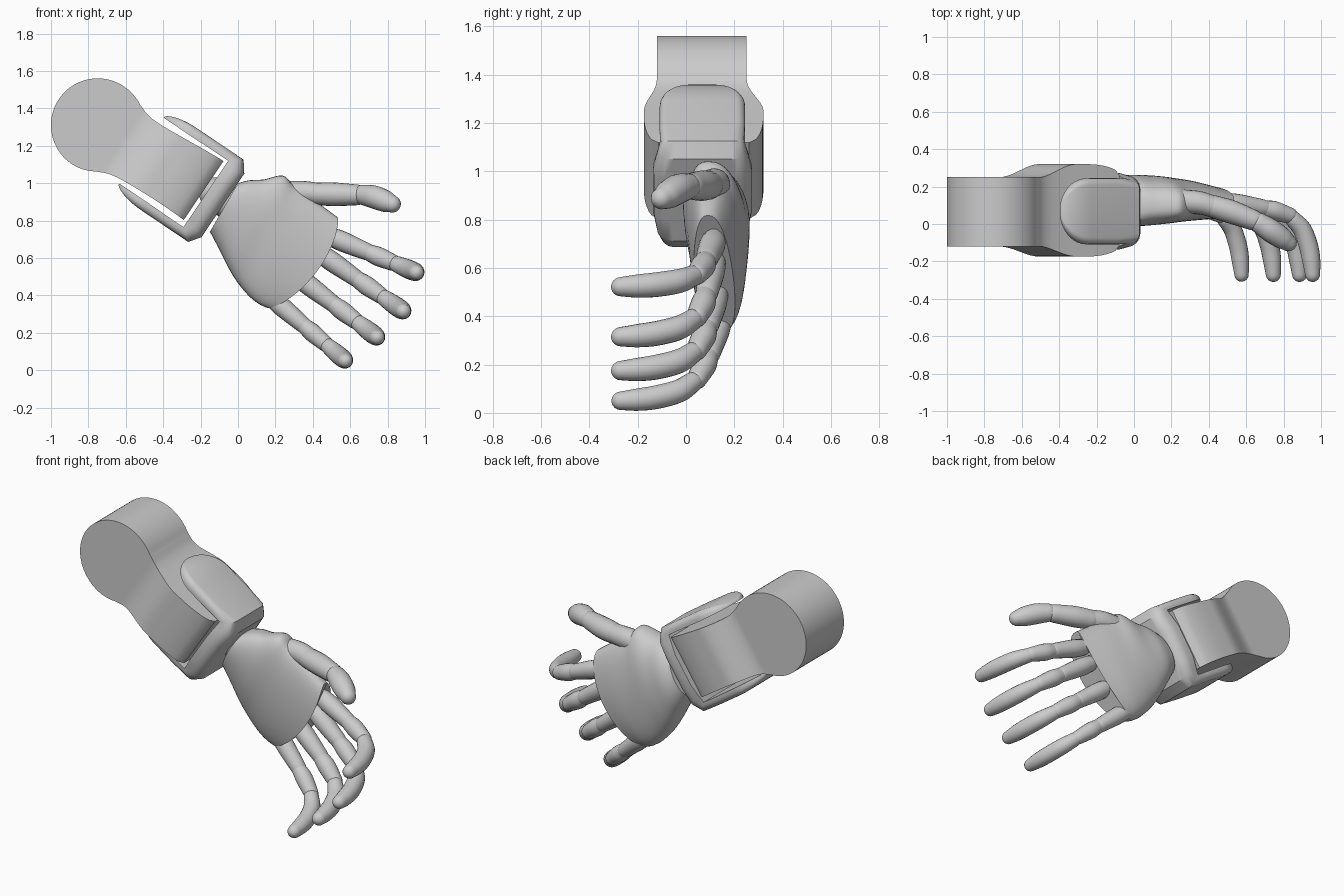
import bpy, bmesh, math
from mathutils import Vector

if "Cube" in bpy.data.objects:
    bpy.data.objects.remove(bpy.data.objects["Cube"])

# Local arm frame: u runs along the forearm to the wrist, v across it, y is depth
ANG = math.radians(34)
U = Vector((math.cos(ANG), 0, -math.sin(ANG)))
V = Vector((math.sin(ANG), 0, math.cos(ANG)))
ORIGIN = Vector((-0.11, 0, 0.90))


def arm(u, v, y):
    return ORIGIN + U * u + V * v + Vector((0, y, 0))


def loft(name, rings, angle=40):
    """Skin a list of equal-length closed rings and cap both ends."""
    bm = bmesh.new()
    rows = [[bm.verts.new(p) for p in r] for r in rings]
    n = len(rows[0])
    for a, b in zip(rows, rows[1:]):
        for i in range(n):
            j = (i + 1) % n
            bm.faces.new((a[i], a[j], b[j], b[i]))
    bm.faces.new(rows[0])
    bm.faces.new(rows[-1])
    bmesh.ops.recalc_face_normals(bm, faces=bm.faces)
    me = bpy.data.meshes.new(name)
    bm.to_mesh(me)
    bm.free()
    ob = bpy.data.objects.new(name, me)
    bpy.context.collection.objects.link(ob)
    bpy.ops.object.select_all(action='DESELECT')
    ob.select_set(True)
    bpy.context.view_layer.objects.active = ob
    bpy.ops.object.shade_smooth_by_angle(angle=math.radians(angle))
    return ob


def smooth(keys, steps):
    """Catmull-Rom interpolation through a list of number tuples."""
    k = [Vector(p) for p in keys]
    k = [k[0] * 2 - k[1]] + k + [k[-1] * 2 - k[-2]]
    out = []
    for i in range(1, len(k) - 2):
        a, b, c, d = k[i - 1:i + 3]
        for s in range(steps):
            t = s / steps
            out.append(0.5 * (2 * b + (c - a) * t + (2 * a - 5 * b + 4 * c - d) * t * t
                              + (3 * b - a - 3 * c + d) * t ** 3))
    return out + [k[-2]]


def tube(name, keys, normal, sides=20):
    """Round-ended limb through (x, y, z, radius) keys."""
    st = smooth(keys, 6)
    pts = [Vector(s[:3]) for s in st]
    rings = []

    def ring(c, t, r):
        n = (normal - t * normal.dot(t)).normalized()
        m = t.cross(n)
        rings.append([c + r * (n * math.cos(a) + m * math.sin(a))
                      for a in (2 * math.pi * i / sides for i in range(sides))])

    last = len(st) - 1
    tan = [(pts[min(i + 1, last)] - pts[max(i - 1, 0)]).normalized() for i in range(last + 1)]
    caps = [math.radians(d) for d in (84, 65, 45, 22)]
    for a in caps:
        ring(pts[0] - tan[0] * st[0][3] * math.sin(a), tan[0], st[0][3] * math.cos(a))
    for p, t, s in zip(pts, tan, st):
        ring(p, t, s[3])
    for a in reversed(caps):
        ring(pts[-1] + tan[-1] * st[-1][3] * math.sin(a), tan[-1], st[-1][3] * math.cos(a))
    return loft(name, rings)


def ease(a, b, x):
    t = min(max((x - a) / (b - a), 0), 1)
    return t * t * (3 - 2 * t)


# Forearm: round elbow drum flowing into a wider block
stations = []
for i in range(25):
    a = math.radians(2 + 119 * i / 24)
    stations.append((-0.76 - 0.25 * math.cos(a), 0.25 * math.sin(a)))
stations += [tuple(p) for p in smooth([stations[-1], (-0.56, 0.188), (-0.47, 0.18),
                                       (-0.3, 0.182), (-0.095, 0.19)], 8)[1:]]
rings = []
for u, w in stations:
    grow = ease(-0.6, -0.36, u)
    drop = max(0, (u + 0.30) / 0.205)
    h = 0.185 + 0.062 * grow - 0.06 * (1 - math.sqrt(max(0, 1 - drop ** 2)))
    cy = 0.065 + 0.008 * grow
    cv = -0.018 + 0.027 * ease(-0.76, -0.1, u)
    rings.append([arm(u, cv + sv * w, cy + sy * h)
                  for sv, sy in ((1, 1), (1, -1), (-1, -1), (-1, 1))])
loft("forearm", rings, 30)

# Wrist bracket: U-shaped strap with rounded tongue ends and rounded outer edges
half = []
for i in range(13):
    a = math.radians(6 + 84 * i / 12)
    u = -0.49 + 0.175 * (1 - math.cos(a))
    half.append((u, 0.217 + 0.048 * math.sin(a) ** 1.3, u, 0.212, 0.177 * math.sin(a)))
half += [(-0.15, 0.265, -0.15, 0.214, 0.177), (-0.01, 0.265, -0.075, 0.214, 0.175),
         (0.035, 0.205, -0.075, 0.16, 0.19), (0.035, 0.10, -0.075, 0.10, 0.205)]
full = half + [(a, -b, c, -d, w) for a, b, c, d, w in reversed(half)]
rings = []
for ou, ov, iu, iv, w in full:
    out, inn = Vector((ou, ov)), Vector((iu, iv))
    th = (out - inn).length
    c = min(0.07, w * 0.4, th * 0.7)
    arc = [(th - c + c * math.sin(a), w - c + c * math.cos(a))
           for a in (math.pi / 8 * i for i in range(5))]
    sec = [(0, w)] + arc + [(s, -y) for s, y in reversed(arc)] + [(0, -w)]
    d = (out - inn) / th
    rings.append([arm(*(inn + d * s), 0.068 + y) for s, y in sec])
loft("wrist_bracket", rings, 35)

# Wrist joint
tube("wrist_joint", [(*arm(-0.03, 0.03, 0.08), 0.09), (*arm(0.08, 0.03, 0.09), 0.09)],
     Vector((0, 1, 0)), 32)

# Palm: sections as thumb edge x z, little-finger edge x z, bulge, back and front depth
palm = smooth([(0.00, 1.00, -0.15, 0.74, 0.00, 0.13, 0.12),
               (0.06, 1.015, -0.10, 0.645, 0.01, 0.15, 0.12),
               (0.14, 1.02, -0.05, 0.545, 0.02, 0.15, 0.115),
               (0.24, 1.04, 0.00, 0.465, 0.03, 0.145, 0.105),
               (0.30, 0.985, 0.06, 0.395, 0.05, 0.135, 0.095),
               (0.40, 0.915, 0.11, 0.355, 0.07, 0.12, 0.085),
               (0.532, 0.818, 0.158, 0.332, 0.09, 0.09, 0.075)], 6)
forward = Vector((0.79, 0, -0.61))
rings = []
for ax, az, bx, bz, bulge, back, front in palm:
    A, B = Vector((ax, 0, az)), Vector((bx, 0, bz))
    ring = []
    for i in range(48):
        a = 2 * math.pi * i / 48
        t = 0.5 - 0.5 * math.cos(a)
        s = math.sin(a)
        depth = 0.09 + 0.04 * t + (back if s > 0 else -front) * abs(s) ** 0.75
        push = bulge * max(0, 4 * t * (1 - t)) ** 0.75
        ring.append(A.lerp(B, t) + forward * push + Vector((0, depth, 0)))
    rings.append(ring)
loft("palm", rings, 45)

# Four curled fingers, each of three phalanges: base x z, tip x z, size, base depth shift
fingers = {"index": (0.53, 0.70, 0.955, 0.522, 1.0, 0.0),
           "middle": (0.475, 0.60, 0.885, 0.315, 1.0, 0.0),
           "ring": (0.355, 0.472, 0.745, 0.175, 1.0, 0.01),
           "little": (0.21, 0.36, 0.575, 0.05, 0.96, 0.025)}
phalanges = {"proximal": [(-0.07, 0.115, 0.05), (0.08, 0.105, 0.054), (0.38, 0.085, 0.046)],
             "middle": [(0.42, 0.08, 0.046), (0.53, 0.07, 0.051), (0.71, 0.045, 0.044)],
             "distal": [(0.75, 0.028, 0.044), (0.87, -0.03, 0.05), (0.95, -0.12, 0.051),
                        (0.985, -0.20, 0.048), (1.0, -0.27, 0.040)]}
for finger, (bx, bz, tx, tz, size, shift) in fingers.items():
    normal = Vector((tx - bx, 0, tz - bz)).cross(Vector((0, 1, 0)))
    for bone, keys in phalanges.items():
        tube(f"{finger}_finger_{bone}",
             [(bx + (tx - bx) * f, y + shift * max(0, 1 - f * 1.4), bz + (tz - bz) * f, r * size)
              for f, y, r in keys], normal)

# Thumb in three pieces
up = Vector((0, 0, 1))
tube("thumb_base", [(0.24, 0.12, 0.945, 0.065), (0.34, 0.115, 0.95, 0.062),
                    (0.42, 0.095, 0.945, 0.058)], up)
tube("thumb_middle", [(0.42, 0.095, 0.943, 0.06), (0.52, 0.065, 0.94, 0.063),
                      (0.64, 0.02, 0.937, 0.055)], up)
tube("thumb_tip", [(0.67, 0.005, 0.937, 0.055), (0.73, -0.035, 0.925, 0.062),
                   (0.79, -0.075, 0.902, 0.058), (0.825, -0.10, 0.888, 0.046)], up)
